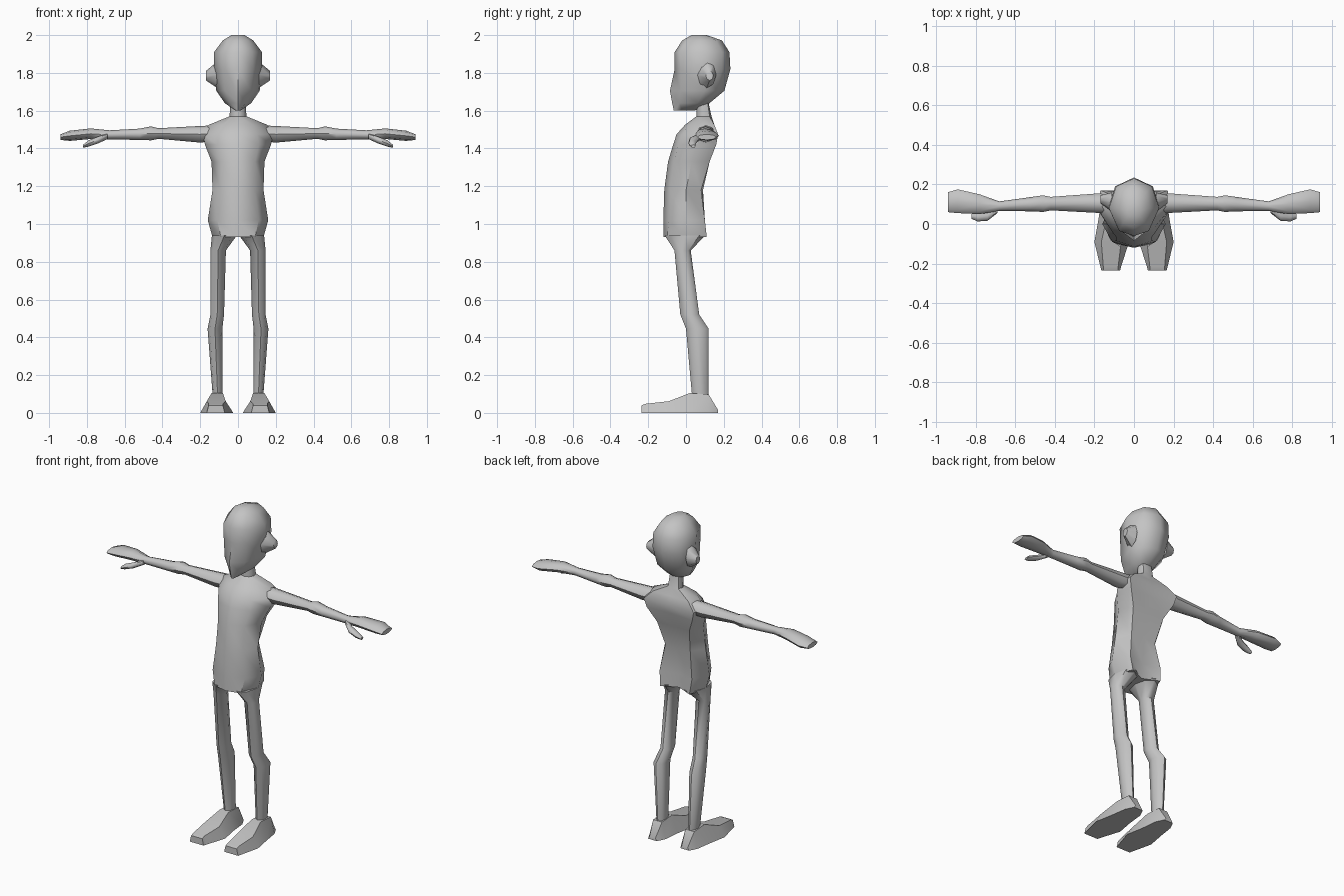
import bpy, bmesh, math

skin = bpy.data.materials.new("plain grey")
skin.diffuse_color = (0.55, 0.55, 0.55, 1)


def loft(name, rings, mirror=False, angle=50):
    """Skin a closed surface through equal-length rings of points."""
    bm = bmesh.new()
    loops = [[bm.verts.new(p) for p in ring] for ring in rings]
    n = len(loops[0])
    for a, b in zip(loops, loops[1:]):
        for i in range(n):
            j = (i + 1) % n
            bm.faces.new((a[i], a[j], b[j], b[i]))
    bm.faces.new(loops[0])
    bm.faces.new(loops[-1])
    bmesh.ops.recalc_face_normals(bm, faces=bm.faces)
    mesh = bpy.data.meshes.new(name)
    bm.to_mesh(mesh)
    bm.free()
    mesh.materials.append(skin)
    obj = bpy.data.objects.new(name, mesh)
    bpy.context.collection.objects.link(obj)
    bpy.ops.object.select_all(action='DESELECT')
    obj.select_set(True)
    bpy.context.view_layer.objects.active = obj
    bpy.ops.object.shade_smooth_by_angle(angle=math.radians(angle))
    if mirror:
        obj.modifiers.new("mirror", 'MIRROR').use_mirror_merge = False
    return obj


def body_ring(z, front, xq, yq, xs, ys, xb, yb, back):
    """Symmetric eight-sided level: front, quarter, side, rear quarter, back."""
    return [(0, front, z), (xq, yq, z), (xs, ys, z), (xb, yb, z),
            (0, back, z), (-xb, yb, z), (-xs, ys, z), (-xq, yq, z)]


def oval(n=8):
    return [(math.cos(2 * math.pi * i / n), math.sin(2 * math.pi * i / n)) for i in range(n)]


def upright(z, x, y, rx, ry):
    return [(x + rx * c, y + ry * s, z) for c, s in oval()]


def sideways(x, y, z, ry, rz):
    return [(x, y + ry * c, z + rz * s) for c, s in oval()]


# Torso and neck
torso = [
    (1.64, .055, .03, .065, .04, .09, .03, .115, .12),
    (1.57, .055, .03, .065, .045, .095, .035, .125, .135),
    (1.525, -.005, .08, .015, .155, .09, .12, .15, .15),
    (1.475, -.05, .10, -.02, .185, .08, .17, .17, .16),
    (1.42, -.068, .11, -.04, .175, .06, .155, .16, .15),
    (1.33, -.095, .09, -.065, .14, .03, .11, .125, .125),
    (1.18, -.115, .09, -.085, .135, 0, .085, .08, .09),
    (1.02, -.12, .11, -.09, .16, 0, .11, .10, .075),
    (.93, -.12, .09, -.10, .135, 0, .10, .11, .065),
]
loft("torso", [body_ring(*r) for r in torso])

# Head with pointed chin
head = [
    (2.0, .03, .025, .045, .035, .07, .025, .10, .11),
    (1.972, -.02, .055, .005, .08, .08, .06, .16, .19),
    (1.91, -.06, .075, -.035, .127, .08, .09, .19, .23),
    (1.82, -.06, .08, -.025, .127, .09, .095, .19, .235),
    (1.705, -.085, .07, -.03, .115, .10, .08, .165, .203),
    (1.64, -.073, .04, -.035, .07, .06, .05, .11, .125),
    (1.602, -.065, .010, -.055, .016, -.02, .010, .03, .05),
]
loft("head", [body_ring(*r) for r in head])

# Ears
loft("ear", [sideways(.11, .11, 1.79, .05, .07),
             sideways(.17, .125, 1.785, .02, .025)], True)

# Legs, flaring into the hips
legs = [(.94, .072, -.005, .066, .108), (.86, .105, -.018, .041, .043),
        (.52, .11, .02, .036, .05), (.445, .122, .06, .039, .06),
        (.09, .108, .076, .026, .044)]
loft("leg", [upright(*r) for r in legs], True)

# Feet: y, sole inner/outer x, top inner/outer x, top height
feet = [(-.235, .07, .165, .08, .155, .04), (-.215, .065, .17, .08, .155, .048),
        (-.09, .025, .20, .065, .165, .062), (.02, .045, .18, .08, .14, .105),
        (.12, .055, .165, .08, .14, .098), (.17, .08, .14, .09, .13, .015)]
loft("foot", [[(a, y, 0), (b, y, 0), (d, y, h), (c, y, h)]
              for y, a, b, c, d, h in feet], True)

# Arms and mitten hands
arms = [(.13, .105, 1.48, .05, .042), (.20, .105, 1.475, .048, .044),
        (.42, .103, 1.479, .034, .028), (.46, .103, 1.48, .042, .037),
        (.52, .10, 1.475, .036, .03), (.68, .09, 1.472, .024, .024),
        (.78, .10, 1.478, .05, .028), (.89, .115, 1.467, .06, .027),
        (.94, .11, 1.46, .05, .015)]
loft("arm", [sideways(*r) for r in arms], True)

# Thumbs
thumbs = [(.69, .075, 1.465, .02, .015), (.74, .04, 1.445, .024, .018),
          (.79, .033, 1.427, .02, .017), (.82, .038, 1.412, .012, .008)]
loft("thumb", [sideways(*r) for r in thumbs], True)
